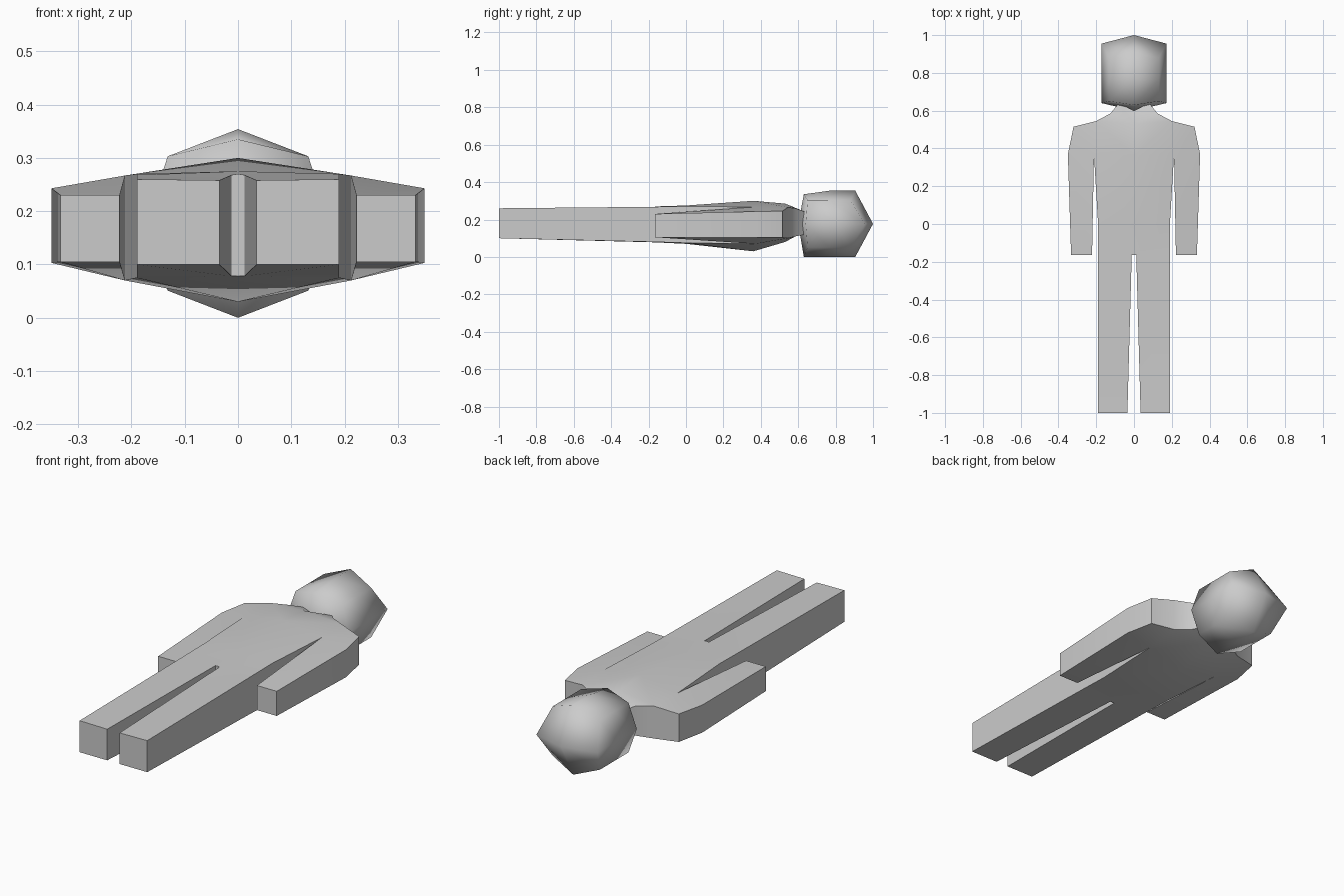
import bpy, bmesh, math

if "Cube" in bpy.data.objects:
    bpy.data.objects.remove(bpy.data.objects["Cube"])


def finish(bm, name, angle):
    bmesh.ops.recalc_face_normals(bm, faces=bm.faces)
    me = bpy.data.meshes.new(name)
    bm.to_mesh(me)
    bm.free()
    ob = bpy.data.objects.new(name, me)
    bpy.context.collection.objects.link(ob)
    bpy.ops.object.select_all(action='DESELECT')
    ob.select_set(True)
    bpy.context.view_layer.objects.active = ob
    bpy.ops.object.shade_smooth_by_angle(angle=math.radians(angle))
    return ob


# Half of the body outline: x, y, upper z, lower z
P = [(0, -.165, .27, .078), (.012, -.165, .268, .078), (.19, -.165, .268, .08),
     (.035, -1, .258, .1), (.19, -1, .26, .1),
     (0, 0, .275, .07), (.19, 0, .27, .075),
     (0, .36, .30, .03), (.212, .37, .267, .07),
     (0, .53, .285, .08), (.2, .545, .265, .1),
     (.32, .515, .245, .103), (.35, .37, .243, .103),
     (.333, -.165, .23, .105), (.222, -.165, .23, .105),
     (.125, .585, .26, .11), (.08, .64, .24, .12), (0, .6, .24, .12)]
# Leg, hips, belly, chest, collar, neck, arm, shoulder
F = [(3, 4, 2, 1), (0, 1, 2, 6, 5), (5, 6, 8, 7), (7, 8, 10, 9),
     (9, 10, 15), (9, 15, 16, 17), (14, 13, 12, 8), (8, 12, 11, 10)]

# Body: both halves with upper and lower skins joined by side walls
edges = {}
for f in F:
    for a, b in zip(f, f[1:] + f[:1]):
        edges.setdefault(frozenset((a, b)), []).append((a, b))
rim = [e[0] for e in edges.values()
       if len(e) == 1 and not (P[e[0][0]][0] == 0 and P[e[0][1]][0] == 0)]
bm = bmesh.new()
for s in (1, -1):
    up = [bm.verts.new((s * x, y, zt)) for x, y, zt, zb in P]
    lo = [bm.verts.new((s * x, y, zb)) for x, y, zt, zb in P]
    for f in F:
        bm.faces.new([up[i] for i in f])
        bm.faces.new([lo[i] for i in reversed(f)])
    for a, b in rim:
        bm.faces.new((up[b], up[a], lo[a], lo[b]))
bmesh.ops.remove_doubles(bm, verts=bm.verts, dist=1e-4)
finish(bm, "body", 30)

# Head: once-subdivided cube pulled into an eight-sided, pointed block
bm = bmesh.new()
bmesh.ops.create_cube(bm, size=2)
bmesh.ops.subdivide_edges(bm, edges=bm.edges, cuts=1, use_grid_fill=True)
for v in bm.verts:
    sx, sy, sz = (round(c) for c in v.co)
    x = sx * (.132 if sz else .172)
    z = .177 + sz * (.126 if sx else .177)
    if sx == 0 and sz == 1 and sy == -1:
        z = .335
    back = {(0, 0): 1.0, (1, 0): .955, (0, 1): .905, (1, 1): .88}[abs(sx), abs(sz)]
    front = {(0, 0): .6, (1, 0): .64, (0, 1): .63, (1, 1): .65}[abs(sx), abs(sz)]
    v.co = (x, (back, (front + back) / 2, front)[1 - sy], z)
finish(bm, "head", 120)
